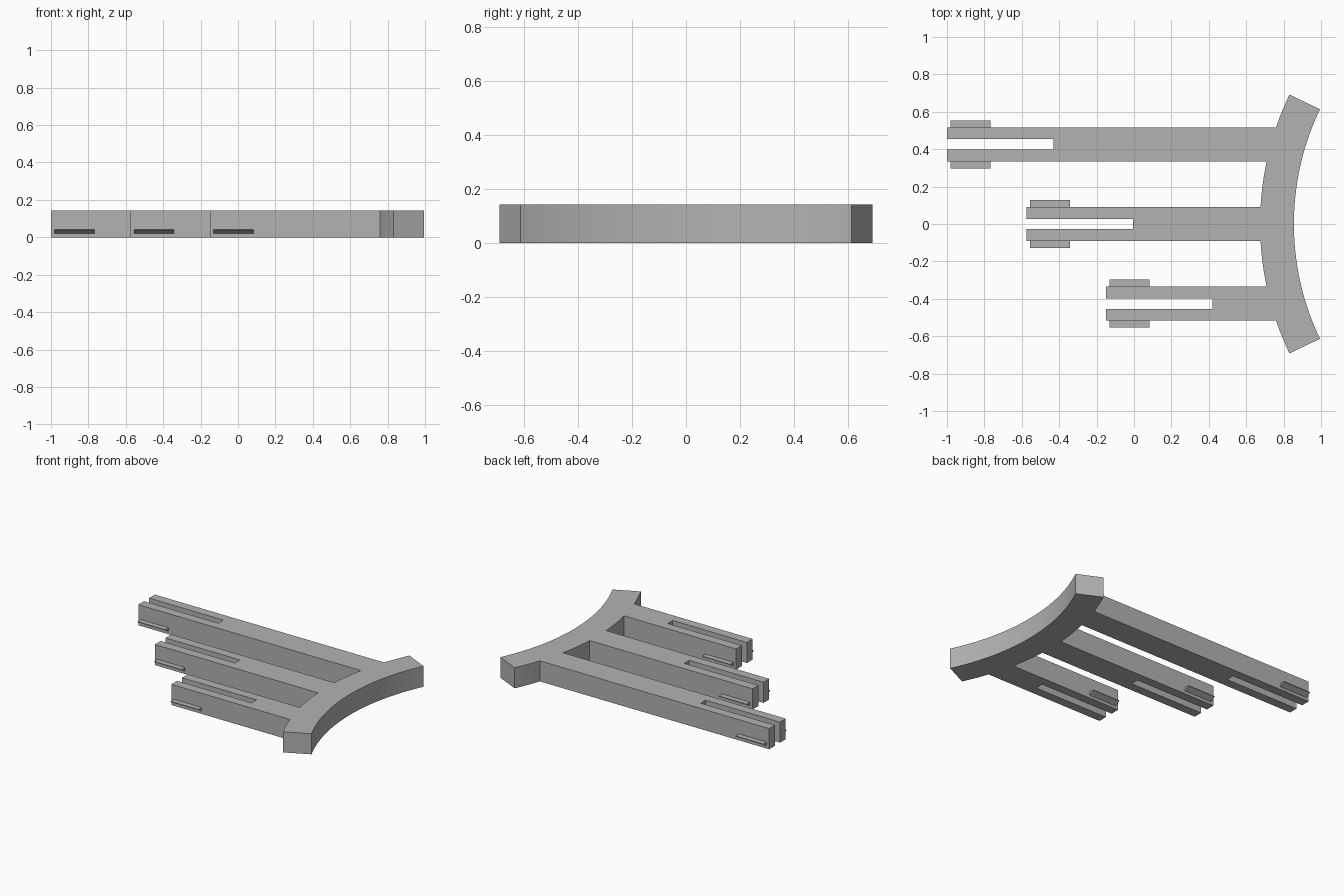
import bpy, bmesh
from math import sin, cos, asin, radians

cube = bpy.data.objects.get("Cube")
if cube:
    bpy.data.objects.remove(cube)

HEIGHT = 0.143
ARC_X, R_IN, R_OUT, SPREAD = 2.275, 1.42, 1.601, radians(25.6)
ARM_HALF, SLOT_HALF, SLOT_LEN = 0.091, 0.028, 0.57
ARMS = [(-0.426, -0.15), (0, -0.575), (0.426, -1)]   # centre y, tip x

grey = bpy.data.materials.new("plain grey")
grey.use_nodes = True
grey.diffuse_color = (0.45, 0.45, 0.45, 1)
grey.node_tree.nodes["Principled BSDF"].inputs["Base Color"].default_value = grey.diffuse_color


def extrude(name, outline, offset):
    """Extrude a closed 3D outline along an offset into a solid object."""
    bm = bmesh.new()
    face = bm.faces.new([bm.verts.new(p) for p in outline])
    result = bmesh.ops.extrude_face_region(bm, geom=[face], use_keep_orig=True)
    top = [g for g in result["geom"] if isinstance(g, bmesh.types.BMVert)]
    bmesh.ops.translate(bm, verts=top, vec=offset)
    bmesh.ops.recalc_face_normals(bm, faces=bm.faces)
    mesh = bpy.data.meshes.new(name)
    bm.to_mesh(mesh)
    bm.free()
    mesh.materials.append(grey)
    obj = bpy.data.objects.new(name, mesh)
    bpy.context.collection.objects.link(obj)
    return obj


def arc(radius, start, end, steps):
    angles = [start + (end - start) * i / steps for i in range(steps + 1)]
    return [(ARC_X - radius * cos(a), radius * sin(a), 0) for a in angles]


# Curved bridge and three slotted arms in one outline
outline = []
angle = -SPREAD
for y, tip in ARMS:
    low, high = y - ARM_HALF, y + ARM_HALF
    outline += arc(R_OUT, angle, asin(low / R_OUT), 8)
    outline += [(tip, low, 0), (tip, y - SLOT_HALF, 0),
                (tip + SLOT_LEN, y - SLOT_HALF, 0), (tip + SLOT_LEN, y + SLOT_HALF, 0),
                (tip, y + SLOT_HALF, 0), (tip, high, 0)]
    angle = asin(high / R_OUT)
outline += arc(R_OUT, angle, SPREAD, 8)
outline += arc(R_IN, SPREAD, -SPREAD, 48)
frame = extrude("bridge_and_arms", outline, (0, 0, HEIGHT))
bpy.context.view_layer.objects.active = frame
frame.select_set(True)
bpy.ops.object.shade_smooth_by_angle(angle=radians(20))

# Wedge catches low on the outer sides of each arm, flat on top
for (y, tip), label in zip(ARMS, ("short", "middle", "long")):
    for side, word in ((-1, "front"), (1, "back")):
        root = y + side * ARM_HALF
        x = tip + 0.02
        wedge = [(x, root, 0.02), (x, root, 0.045), (x, root + side * 0.037, 0.045),
                 (x, root + side * 0.037, 0.04)]
        extrude(f"{label}_arm_{word}_catch", wedge, (0.213, 0, 0))
